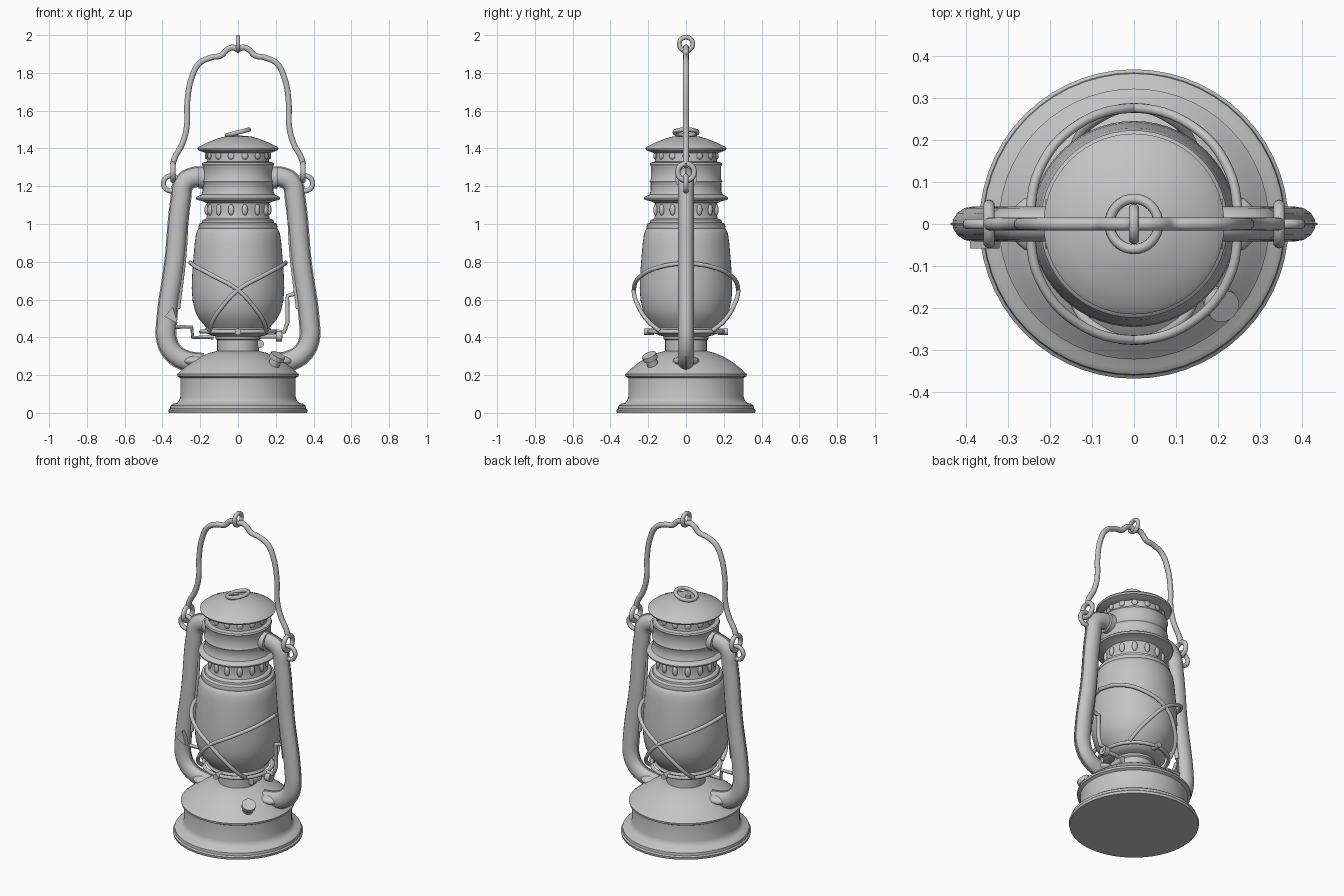
import bpy, bmesh, math
from mathutils import Vector

cube = bpy.data.objects.get("Cube")
if cube:
    bpy.data.objects.remove(cube, do_unlink=True)

metal = bpy.data.materials.new("plain grey")
metal.use_nodes = True
metal.diffuse_color = (0.55, 0.55, 0.55, 1)
metal.node_tree.nodes["Principled BSDF"].inputs["Base Color"].default_value = (0.55, 0.55, 0.55, 1)


def finish(ob, name, angle=40):
    ob.name = name
    ob.data.materials.clear()
    ob.data.materials.append(metal)
    bpy.ops.object.select_all(action='DESELECT')
    ob.select_set(True)
    bpy.context.view_layer.objects.active = ob
    bpy.ops.object.shade_smooth_by_angle(angle=math.radians(angle))
    return ob


def add_mesh(name, mesh):
    ob = bpy.data.objects.new(name, mesh)
    bpy.context.collection.objects.link(ob)
    return finish(ob, name)


def lathe(name, profile, steps=56):
    """Turn a (radius, height) profile around the z axis."""
    bm = bmesh.new()
    vs = [bm.verts.new((r, 0, z)) for r, z in profile]
    es = [bm.edges.new(pair) for pair in zip(vs, vs[1:])]
    bmesh.ops.spin(bm, geom=vs + es, cent=(0, 0, 0), axis=(0, 0, 1),
                   angle=math.tau, steps=steps)
    bmesh.ops.remove_doubles(bm, verts=bm.verts, dist=0.0005)
    bmesh.ops.recalc_face_normals(bm, faces=bm.faces)
    mesh = bpy.data.meshes.new(name)
    bm.to_mesh(mesh)
    bm.free()
    return add_mesh(name, mesh)


def tube(name, pts, radius, flat=1.0, smooth=True, res=3):
    """Sweep a round section along a path; flat squeezes it in y."""
    cu = bpy.data.curves.new(name, 'CURVE')
    cu.dimensions = '3D'
    cu.bevel_depth = radius
    cu.bevel_resolution = res
    cu.use_fill_caps = True
    cu.resolution_u = 6
    sp = cu.splines.new('BEZIER' if smooth else 'POLY')
    points = sp.bezier_points if smooth else sp.points
    points.add(len(pts) - 1)
    for p, co in zip(points, pts):
        if smooth:
            p.co = co
            p.handle_left_type = p.handle_right_type = 'AUTO'
        else:
            p.co = (*co, 1)
    tmp = bpy.data.objects.new(name + "_path", cu)
    bpy.context.collection.objects.link(tmp)
    mesh = bpy.data.meshes.new_from_object(tmp.evaluated_get(bpy.context.evaluated_depsgraph_get()))
    bpy.data.objects.remove(tmp, do_unlink=True)
    for v in mesh.vertices:
        v.co.y *= flat
    return add_mesh(name, mesh)


def ring(name, loc, major, minor, rot=(0, 0, 0), segs=32):
    bpy.ops.mesh.primitive_torus_add(location=loc, rotation=rot, major_radius=major,
                                     minor_radius=minor, major_segments=segs, minor_segments=10)
    return finish(bpy.context.object, name)


def ball(name, loc, size, rot_z=0):
    bpy.ops.mesh.primitive_uv_sphere_add(segments=12, ring_count=8, radius=1,
                                         location=loc, rotation=(0, 0, rot_z))
    bpy.context.object.scale = size
    return finish(bpy.context.object, name)


def rod(name, a, b, radius):
    a, b = Vector(a), Vector(b)
    d = b - a
    bpy.ops.mesh.primitive_cylinder_add(vertices=20, radius=radius, depth=d.length, location=(a + b) / 2)
    bpy.context.object.rotation_euler = d.to_track_quat('Z', 'Y').to_euler()
    return finish(bpy.context.object, name)


# Fuel tank with stepped foot and domed shoulder
lathe("fuel_tank", [(0, 0), (.365, 0), (.368, .015), (.36, .022), (.358, .038), (.345, .048),
                    (.325, .052), (.312, .065), (.305, .085), (.305, .185), (.32, .193),
                    (.322, .205), (.312, .213), (.29, .235), (.25, .267), (.2, .297),
                    (.15, .318), (.112, .327), (0, .327)])

# Burner neck and globe seat
lathe("burner", [(0, .31), (.11, .31), (.11, .385), (.118, .392), (.118, .405), (.14, .41),
                 (.165, .42), (.178, .435), (.17, .45), (0, .45)])
ring("globe_ring", (0, 0, .43), .195, .011, segs=48)

# Glass globe
lathe("globe", [(0, .44), (.16, .44), (.175, .46), (.205, .495), (.228, .54), (.241, .60),
                (.245, .66), (.242, .74), (.236, .82), (.229, .90), (.222, .95),
                (.21, .975), (.19, .985), (0, .985)])

# Chimney: globe collar, vent neck, flange and hood
lathe("chimney", [(0, .97), (.205, .97), (.21, .982), (.205, 1.0), (.19, 1.008), (.188, 1.02),
                  (.168, 1.03), (.16, 1.06), (.165, 1.11), (.19, 1.122), (.22, 1.128),
                  (.223, 1.138), (.215, 1.146), (.195, 1.155), (.187, 1.175), (.187, 1.215),
                  (.193, 1.225), (.186, 1.237), (.186, 1.305), (.192, 1.315), (.188, 1.325),
                  (.165, 1.33), (.163, 1.385), (0, 1.385)])
for i in range(14):
    a = math.tau * i / 14
    c, s = math.cos(a), math.sin(a)
    ball("vent_scoop", (.165 * c, .165 * s, 1.075), (.012, .016, .03), a)
    ball("hood_tab", (.168 * c, .168 * s, 1.36), (.008, .018, .018), a)

# Cap and its tilted lifting ring
lathe("cap", [(0, 1.375), (.17, 1.375), (.195, 1.385), (.21, 1.39), (.215, 1.4), (.205, 1.41),
              (.16, 1.432), (.11, 1.452), (.07, 1.463), (.03, 1.467), (0, 1.468)])
ring("cap_ring", (0, 0, 1.485), .06, .012, (0, -.25, 0))
rod("cap_ring_lug", (-.015, 0, 1.45), (-.015, 0, 1.485), .015)

# Side air tubes with seam flange, bail ears and guide wires
arm = [(.165, 0, 1.245), (.23, 0, 1.248), (.285, 0, 1.215), (.303, 0, 1.13), (.335, 0, .8),
       (.378, 0, .48), (.378, 0, .39), (.345, 0, .32), (.28, 0, .278), (.19, 0, .262)]
for side, s in (("left", 1), ("right", -1)):
    path = [(s * x, y, z) for x, y, z in arm]
    tube(side + "_air_tube", path, .05, .84, res=5)
    tube(side + "_tube_seam", path, .058, .14)
    tube(side + "_guide_wire", [(s * .272, .0, 1.08), (s * .283, 0, .85), (s * .318, 0, .55)], .012)
    ring(side + "_ear", (s * .355, 0, 1.215), .04, .013, (math.pi / 2, 0, 0))
    ring(side + "_bail_eye", (s * .345, 0, 1.275), .044, .014, (0, math.pi / 2, 0))
    rod(side + "_tube_collar", (s * .17, 0, 1.245), (s * .21, 0, 1.245), .058)
    ball(side + "_tube_foot", (s * .225, 0, .275), (.075, .07, .03))

# Carrying bail with central hanging ring
half = [(.345, 0, 1.315), (.335, 0, 1.35), (.295, 0, 1.425), (.272, 0, 1.51), (.268, 0, 1.65),
        (.245, 0, 1.775), (.205, 0, 1.85), (.14, 0, 1.882), (.09, 0, 1.892), (.055, 0, 1.925),
        (.025, 0, 1.935)]
tube("bail", [(-x, y, z) for x, y, z in half] + [(0, 0, 1.925)] + half[::-1], .016)
ring("hanging_ring", (0, 0, 1.953), .036, .0125, (0, math.pi / 2, 0))

# Crossed guard wires, mirrored to the four quarters
guard = [(-.252, 0, .795), (-.225, -.13, .775), (-.14, -.232, .73), (0, -.276, .65),
         (.085, -.25, .56), (.135, -.2, .485), (.15, -.14, .435)]
for sx in (1, -1):
    for sy in (1, -1):
        tube("guard_wire", [(sx * x, sy * y, z) for x, y, z in guard], .0115)
for sy in (1, -1):
    rod("ring_stud", (0, sy * .17, .43), (0, sy * .222, .43), .017)

# Filler cap on the tank shoulder
base, out = Vector((.19, -.175, .255)), Vector((.38, -.35, .85)).normalized()
rod("filler_neck", base, base + out * .045, .03)
rod("filler_cap", base + out * .035, base + out * .06, .04)

# Wick crank and its knob
rod("wick_shaft", (.1, 0, .405), (.235, 0, .405), .012)
rod("wick_knob", (.2, 0, .405), (.232, 0, .405), .028)
rod("wick_gear", (.115, -.04, .365), (.115, .04, .365), .022)

# Globe lifting lever on the left, latch wire on the right
tube("lift_lever", [(.19, 0, .43), (.245, 0, .43), (.262, 0, .48), (.262, 0, .62), (.3, 0, .63)],
     .012, smooth=False)
tube("latch_wire", [(-.33, 0, .455), (-.245, 0, .455), (-.24, 0, .4), (-.13, 0, .4)],
     .011, smooth=False)

# Small triangular thumb plate on the right tube
bm = bmesh.new()
tri = bm.faces.new([bm.verts.new(p) for p in
                    ((-.39, -.058, .51), (-.32, -.058, .475), (-.345, -.058, .56))])
ext = bmesh.ops.extrude_face_region(bm, geom=[tri])
bmesh.ops.translate(bm, vec=(0, .03, 0), verts=[g for g in ext["geom"] if isinstance(g, bmesh.types.BMVert)])
bmesh.ops.recalc_face_normals(bm, faces=bm.faces)
plate = bpy.data.meshes.new("thumb_plate")
bm.to_mesh(plate)
bm.free()
add_mesh("thumb_plate", plate)
